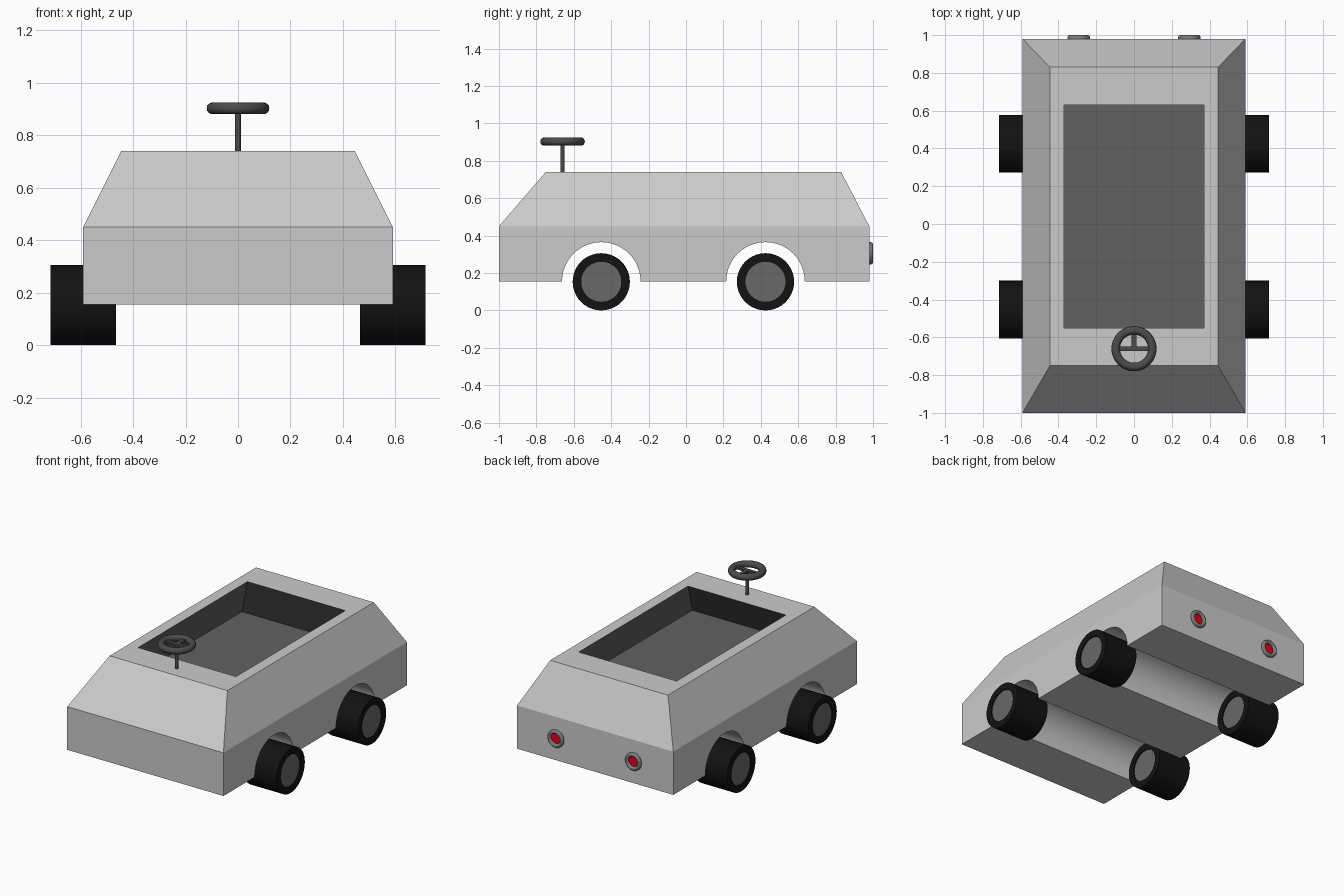
import bpy, bmesh, math
from mathutils import Matrix

if "Cube" in bpy.data.objects:
    bpy.data.objects.remove(bpy.data.objects["Cube"])


def material(name, rgb):
    m = bpy.data.materials.new(name)
    m.diffuse_color = (*rgb, 1)
    m.use_nodes = True
    m.node_tree.nodes["Principled BSDF"].inputs["Base Color"].default_value = m.diffuse_color
    return m


GREY = material("body_grey", (0.6, 0.6, 0.6))
DARK = material("interior_dark", (0.12, 0.12, 0.12))
RUBBER = material("rubber", (0.006, 0.006, 0.006))
HUB = material("hub_grey", (0.14, 0.14, 0.14))
STEEL = material("steering_grey", (0.07, 0.07, 0.07))
RED = material("light_red", (0.8, 0.0, 0.01))
TRIM = material("trim_grey", (0.2, 0.2, 0.2))


def make(name, bm, mats, smooth=False):
    bmesh.ops.recalc_face_normals(bm, faces=bm.faces)
    me = bpy.data.meshes.new(name)
    bm.to_mesh(me)
    bm.free()
    for m in mats:
        me.materials.append(m)
    ob = bpy.data.objects.new(name, me)
    bpy.context.collection.objects.link(ob)
    if smooth:
        bpy.ops.object.select_all(action='DESELECT')
        ob.select_set(True)
        bpy.context.view_layer.objects.active = ob
        bpy.ops.object.shade_smooth_by_angle(angle=math.radians(35))
    return ob


def lathe(name, profile, mats, loc, axis='Z', slots=None, closed=False, n=40):
    """Spin (radius, height) points around an axis; slots = material per strip."""
    bm = bmesh.new()
    rings = []
    for r, h in profile:
        if r == 0:
            rings.append([bm.verts.new((0, 0, h))] * n)
        else:
            rings.append([bm.verts.new((r * math.cos(2 * math.pi * i / n),
                                        r * math.sin(2 * math.pi * i / n), h)) for i in range(n)])
    for k in range(len(rings) if closed else len(rings) - 1):
        a, b = rings[k], rings[(k + 1) % len(rings)]
        for i in range(n):
            j = (i + 1) % n
            f = bm.faces.new(list(dict.fromkeys((a[i], a[j], b[j], b[i]))))
            f.material_index = slots[k] if slots else 0
    rot = {'Z': Matrix(), 'X': Matrix.Rotation(math.pi / 2, 4, 'Y'),
           'Y': Matrix.Rotation(-math.pi / 2, 4, 'X')}[axis]
    bm.transform(Matrix.Translation(loc) @ rot)
    return make(name, bm, mats, True)


def circle(major, minor_r, minor_h, n=14):
    return [(major + minor_r * math.cos(2 * math.pi * i / n),
             minor_h * math.sin(2 * math.pi * i / n)) for i in range(n)]


def bar(name, size, loc):
    bm = bmesh.new()
    bmesh.ops.create_cube(bm, size=1)
    bm.transform(Matrix.Translation(loc) @ Matrix.Diagonal((*size, 1)))
    return make(name, bm, [STEEL])


# Body: stacked rectangular loops, outside up, then down into the cabin
bm = bmesh.new()
levels = [(0.59, -1.0, 0.98, 0.155), (0.59, -1.0, 0.98, 0.45), (0.445, -0.75, 0.83, 0.74),
          (0.37, -0.55, 0.63, 0.74), (0.52, -0.81, 0.785, 0.435)]
loops = [[bm.verts.new(p) for p in ((-x, y0, z), (x, y0, z), (x, y1, z), (-x, y1, z))]
         for x, y0, y1, z in levels]
bm.faces.new(loops[0])
for k in range(4):
    for i in range(4):
        j = (i + 1) % 4
        f = bm.faces.new((loops[k][i], loops[k][j], loops[k + 1][j], loops[k + 1][i]))
        f.material_index = int(k == 3)
bm.faces.new(loops[4]).material_index = 1
body = make("body", bm, [GREY, DARK])

# Wheel arches (tunnels through the body) and wheels
R = 0.153
for end, y in (("front", -0.453), ("rear", 0.425)):
    cutter = lathe(end + "_arch_cutter", [(0, -0.8), (0.21, -0.8), (0.21, 0.8), (0, 0.8)],
                   [GREY], (0, y, 0.155), 'X', n=48)
    cutter.hide_render = True
    cutter.hide_set(True)
    mod = body.modifiers.new(end + "_arch", 'BOOLEAN')
    mod.operation = 'DIFFERENCE'
    mod.solver = 'EXACT'
    mod.object = cutter
    for side, s in (("left", -1), ("right", 1)):
        lathe(f"{end}_{side}_wheel",
              [(0, -0.117), (0.107, -0.117), (0.107, -0.125), (R, -0.125),
               (R, 0.125), (0.107, 0.125), (0.107, 0.117), (0, 0.117)],
              [RUBBER, HUB], (s * 0.59, y, R), 'X', slots=[1, 0, 0, 0, 0, 0, 1])

# Steering wheel: rim, column and three spokes
SY, SZ = -0.66, 0.903
lathe("steering_rim", circle(0.097, 0.0225, 0.0225), [STEEL], (0, SY, SZ), closed=True)
lathe("steering_column", [(0, 0.72), (0.0105, 0.72), (0.0105, SZ), (0, SZ)],
      [STEEL], (0, SY, 0), n=20)
bar("steering_cross_spoke", (0.19, 0.024, 0.014), (0, SY, SZ))
bar("steering_rear_spoke", (0.024, 0.095, 0.014), (0, SY + 0.0475, SZ))

# Tail lights: rounded ring with a red lens
for side, s in (("left", -1), ("right", 1)):
    loc = (s * 0.293, 0.985, 0.305)
    lathe(side + "_light_ring", circle(0.047, 0.013, 0.015), [TRIM], loc, 'Y', closed=True)
    lathe(side + "_light_lens", [(0, -0.003), (0.045, -0.001), (0.045, -0.015), (0, -0.015)],
          [RED], loc, 'Y')
